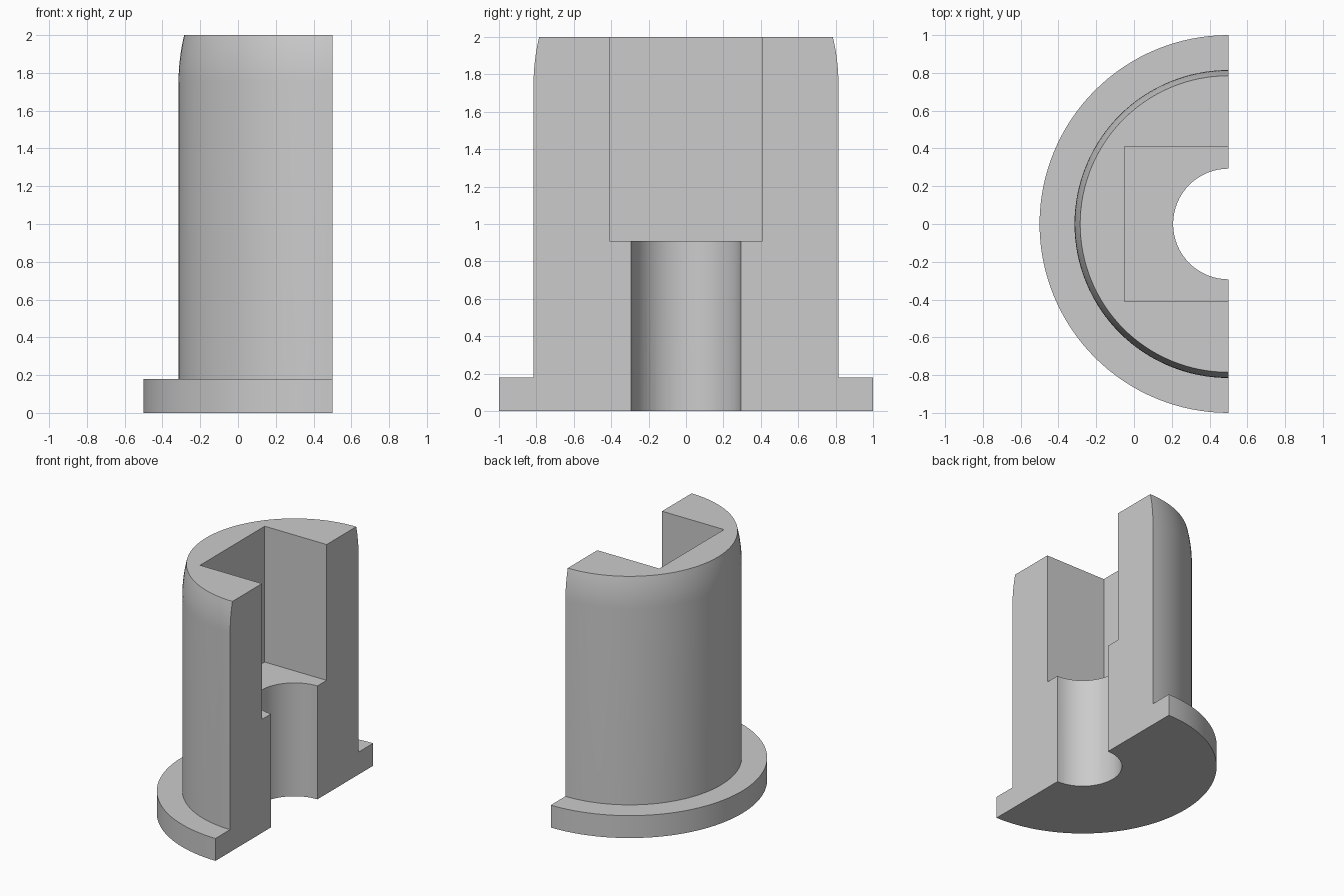
import bpy, bmesh, math
from mathutils import Matrix, Vector

cube = bpy.data.objects.get("Cube")
if cube:
    bpy.data.objects.remove(cube, do_unlink=True)

AXIS_X = 0.5          # the half-round body is turned about this vertical axis
HEIGHT = 2.0
FLANGE_R, FLANGE_H = 1.0, 0.18
BODY_R, TOP_R = 0.815, 0.785
CROWN_Z = 1.75        # where the crown starts curving inwards
BORE_R = 0.293
POCKET_Z, POCKET_DEPTH, POCKET_HALF = 0.91, 0.55, 0.41
STEPS = 64

grey = bpy.data.materials.new("light grey")
grey.use_nodes = True
colour = (0.6, 0.6, 0.6, 1)
grey.diffuse_color = colour
grey.node_tree.nodes["Principled BSDF"].inputs["Base Color"].default_value = colour


def make_object(name, bm):
    bmesh.ops.recalc_face_normals(bm, faces=bm.faces)
    mesh = bpy.data.meshes.new(name)
    bm.to_mesh(mesh)
    bm.free()
    mesh.materials.append(grey)
    obj = bpy.data.objects.new(name, mesh)
    bpy.context.collection.objects.link(obj)
    return obj


def half_turned(name, profile):
    """Turn a radius/height profile through half a circle and close the flat side."""
    bm = bmesh.new()
    verts = [bm.verts.new((AXIS_X, r, z)) for r, z in profile]
    edges = [bm.edges.new(pair) for pair in zip(verts, verts[1:])]
    bmesh.ops.spin(bm, geom=verts + edges, cent=(AXIS_X, 0, 0), axis=(0, 0, 1),
                   angle=math.pi, steps=STEPS)
    bmesh.ops.remove_doubles(bm, verts=bm.verts, dist=1e-5)
    rim = [e for e in bm.edges if e.is_boundary]
    bmesh.ops.contextual_create(bm, geom=rim)
    return make_object(name, bm)


# Flanged half-round body with a curved crown
crown = []
for i in range(9):
    t = i / 8
    crown.append((BODY_R - (BODY_R - TOP_R) * t * t, CROWN_Z + (HEIGHT - CROWN_Z) * t))
body = half_turned("flanged_half_sleeve",
                   [(0, 0), (FLANGE_R, 0), (FLANGE_R, FLANGE_H), (BODY_R, FLANGE_H)]
                   + crown + [(0, HEIGHT)])

# Square pocket cutter, open at the top and at the flat side
bm = bmesh.new()
size = Vector((POCKET_DEPTH * 2, POCKET_HALF * 2, 2))
bmesh.ops.create_cube(bm, size=1, matrix=Matrix.Translation((AXIS_X, 0, POCKET_Z + 1))
                      @ Matrix.Diagonal(size).to_4x4())
pocket = make_object("pocket_cutter", bm)

# Round bore cutter through the lower part
bm = bmesh.new()
bmesh.ops.create_cone(bm, cap_ends=True, segments=STEPS, radius1=BORE_R, radius2=BORE_R,
                      depth=2, matrix=Matrix.Translation((AXIS_X, 0, 0.5)))
bore = make_object("bore_cutter", bm)

bpy.ops.object.select_all(action='DESELECT')
bpy.context.view_layer.objects.active = body
body.select_set(True)
for cutter in (pocket, bore):
    cutter.hide_render = True
    cut = body.modifiers.new(cutter.name, 'BOOLEAN')
    cut.operation = 'DIFFERENCE'
    cut.solver = 'EXACT'
    cut.object = cutter
    bpy.ops.object.modifier_apply(modifier=cut.name)
    bpy.data.objects.remove(cutter, do_unlink=True)

bpy.ops.object.shade_smooth_by_angle(angle=math.radians(30))
